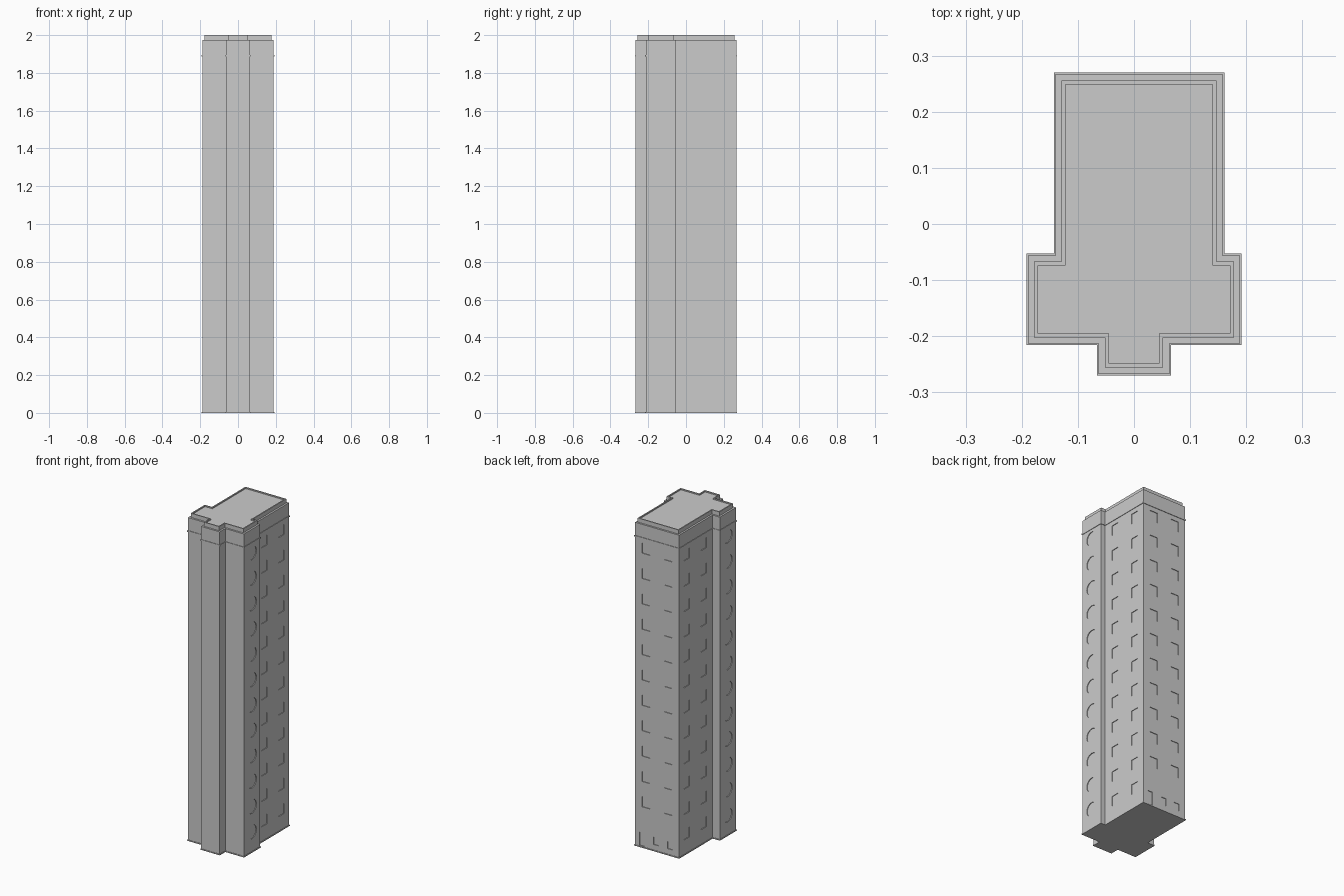
import bpy, bmesh, math
from mathutils import Matrix, Vector

if "Cube" in bpy.data.objects:
    bpy.data.objects.remove(bpy.data.objects["Cube"])


def outline(d):
    """Stepped floor plan, inset by d on every side (counter-clockwise)."""
    return [(-0.066 + d, -0.270 + d), (0.066 - d, -0.270 + d),
            (0.066 - d, -0.216 + d), (0.192 - d, -0.216 + d),
            (0.192 - d, -0.053 - d), (0.161 - d, -0.053 - d),
            (0.161 - d, 0.270 - d), (-0.143 + d, 0.270 - d),
            (-0.143 + d, -0.053 - d), (-0.192 + d, -0.053 - d),
            (-0.192 + d, -0.216 + d), (-0.066 + d, -0.216 + d)]


def finish(name, bm):
    bmesh.ops.recalc_face_normals(bm, faces=bm.faces)
    me = bpy.data.meshes.new(name)
    bm.to_mesh(me)
    bm.free()
    ob = bpy.data.objects.new(name, me)
    bpy.context.collection.objects.link(ob)
    return ob


def stack(name, levels):
    """Closed solid through (inset, z) levels of the floor plan."""
    bm = bmesh.new()
    rings = [[bm.verts.new((x, y, z)) for x, y in outline(d)] for d, z in levels]
    for a, b in zip(rings, rings[1:]):
        n = len(a)
        for i in range(n):
            j = (i + 1) % n
            bm.faces.new((a[i], a[j], b[j], b[i]))
    bm.faces.new(rings[0][::-1])
    bm.faces.new(rings[-1])
    return finish(name, bm)


# main shaft, with the set-back roof slab and its shallow sunken deck
I = 0.003
shaft = stack("tower_shaft", [(I, 0), (I, 1.975), (0.014, 1.975),
                              (0.014, 2.0), (0.021, 2.0), (0.021, 1.993)])
# thin projecting bands
stack("base_band", [(0, 0), (0, 0.006)])
stack("cornice_band", [(0, 1.888), (0, 1.896)])

# window and door recesses
DEPTH = 0.004
ROWS = 12
PITCH = 0.155
cut = bmesh.new()


def box(c, s):
    m = Matrix.Translation(Vector(c)) @ Matrix.Diagonal((*s, 1))
    bmesh.ops.create_cube(cut, size=1, matrix=m)


def disc(c, r):
    m = Matrix.Translation(Vector(c)) @ Matrix.Rotation(math.pi / 2, 4, 'Y')
    bmesh.ops.create_cone(cut, cap_ends=True, segments=24, radius1=r,
                          radius2=r, depth=2 * DEPTH, matrix=m)


back = 0.270 - I
sides = (0.161 - I, -0.143 + I)
wings = (0.192 - I, -0.192 + I)
for row in range(ROWS):
    z = 0.125 + row * PITCH
    for x in sides:
        for y in (0.028, 0.192):
            box((x, y, z), (2 * DEPTH, 0.053, 0.062))
    for x in wings:
        disc((x, -0.134, z), 0.042)
    if row > 0:
        for x in (0.084, -0.066):
            box((x, back, z), (0.052, 2 * DEPTH, 0.062))
# ground floor back: door and two small windows
box((0.110, back, 0.050), (0.032, 2 * DEPTH, 0.080))
for x in (0.015, -0.080):
    box((x, back, 0.062), (0.035, 2 * DEPTH, 0.045))

cutter = finish("recess_cutter", cut)
cutter.hide_render = True
cutter.hide_viewport = False
cutter.display_type = 'WIRE'
mod = shaft.modifiers.new("recesses", 'BOOLEAN')
mod.operation = 'DIFFERENCE'
mod.solver = 'EXACT'
mod.object = cutter
